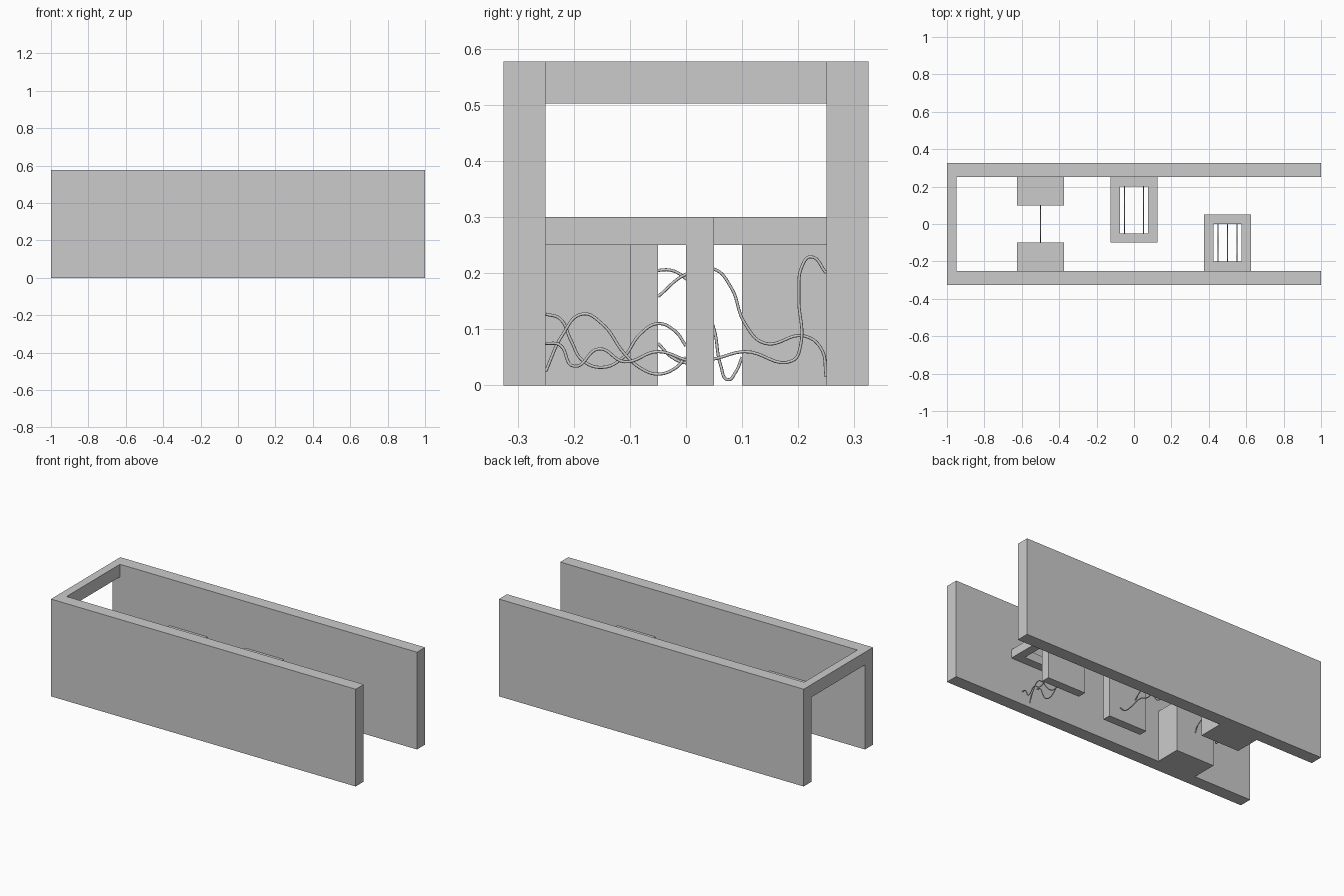
import bpy
import bmesh
from mathutils import Vector

if "Cube" in bpy.data.objects:
    bpy.data.objects.remove(bpy.data.objects["Cube"])

HEIGHT = 0.577     # channel wall height
INNER = 0.25       # half width of the channel
OUTER = 0.325
WIRE_RADIUS = 0.0027


def finish(name, bm):
    bmesh.ops.recalc_face_normals(bm, faces=bm.faces)
    mesh = bpy.data.meshes.new(name)
    bm.to_mesh(mesh)
    bm.free()
    obj = bpy.data.objects.new(name, mesh)
    bpy.context.collection.objects.link(obj)
    return obj


def box(name, x, y, z):
    bm = bmesh.new()
    bmesh.ops.create_cube(bm, size=1)
    for v in bm.verts:
        v.co = Vector([(r[0] + r[1]) / 2 + c * (r[1] - r[0])
                       for c, r in zip(v.co, (x, y, z))])
    return finish(name, bm)


def extrude(bm, faces, dz, keep):
    res = bmesh.ops.extrude_face_region(bm, geom=faces, use_keep_orig=keep)
    verts = [g for g in res["geom"] if isinstance(g, bmesh.types.BMVert)]
    bmesh.ops.translate(bm, verts=verts, vec=(0, 0, dz))


def bridge_frame(name, cx, wall, free):
    """Flat open ring fixed to a wall, with a panel leg under its free side."""
    s = 1 if free > wall else -1
    xs = [cx - 0.125, cx - 0.075, cx + 0.075, cx + 0.125]
    ys = [wall, wall + s * 0.05, free - s * 0.05, free]
    bm = bmesh.new()
    grid = [[bm.verts.new((x, y, 0.25)) for y in ys] for x in xs]
    leg = []
    for i in range(3):
        for j in range(3):
            if (i, j) == (1, 1):
                continue
            f = bm.faces.new((grid[i][j], grid[i + 1][j],
                              grid[i + 1][j + 1], grid[i][j + 1]))
            if j == 2:
                leg.append(f)
    extrude(bm, list(bm.faces), 0.05, True)
    extrude(bm, leg, -0.25, False)
    return finish(name, bm)


def wire(name, x, points):
    """Thin wavy wire lying in the plane of constant x."""
    cu = bpy.data.curves.new(name, 'CURVE')
    cu.dimensions = '3D'
    cu.bevel_depth = WIRE_RADIUS
    cu.bevel_resolution = 2
    cu.resolution_u = 8
    cu.use_fill_caps = True
    sp = cu.splines.new('BEZIER')
    sp.bezier_points.add(len(points) - 1)
    for p, (y, z) in zip(sp.bezier_points, points):
        p.co = (x, y, z)
        p.handle_left_type = p.handle_right_type = 'AUTO'
    obj = bpy.data.objects.new(name, cu)
    bpy.context.collection.objects.link(obj)


# Channel: two long walls and a beam across one end
box("front_wall", (-1, 1), (-OUTER, -INNER), (0, HEIGHT))
box("back_wall", (-1, 1), (INNER, OUTER), (0, HEIGHT))
box("end_beam", (-1, -0.95), (-INNER, INNER), (0.502, HEIGHT))

# Pair of solid blocks narrowing the channel
box("front_block", (-0.625, -0.375), (-INNER, -0.1), (0, 0.3))
box("back_block", (-0.625, -0.375), (0.1, INNER), (0, 0.3))

# Two open-topped frames, one on each wall
bridge_frame("back_frame", 0.0, INNER, -0.1)
bridge_frame("front_frame", 0.5, -INNER, 0.05)

# Wire between the blocks
wire("block_wire", -0.5, [(-0.1, 0.15), (-0.075, 0.19), (-0.035, 0.206), (0, 0.19),
                          (0.03, 0.15), (0.05, 0.1), (0.062, 0.035), (0.075, 0.01),
                          (0.088, 0.023), (0.1, 0.05)])

# Wires under the back frame
wire("back_frame_wire_1", -0.05, [(-0.05, 0.158), (0, 0.198), (0.05, 0.207), (0.08, 0.175),
                                  (0.105, 0.11), (0.14, 0.075), (0.21, 0.088),
                                  (0.24, 0.067), (0.25, 0.015)])
wire("back_frame_wire_2", 0.05, [(-0.05, 0.075), (-0.025, 0.05), (0, 0.04), (0.05, 0.047),
                                 (0.105, 0.06), (0.19, 0.044), (0.204, 0.07),
                                 (0.201, 0.16), (0.208, 0.215), (0.222, 0.229), (0.25, 0.2)])

# Wires under the front frame
wire("front_frame_wire_1", 0.45, [(-0.25, 0.127), (-0.225, 0.119), (-0.205, 0.08),
                                  (-0.185, 0.045), (-0.15, 0.032), (-0.115, 0.047),
                                  (-0.08, 0.093), (-0.05, 0.11), (-0.02, 0.097), (0, 0.07)])
wire("front_frame_wire_2", 0.5, [(-0.25, 0.025), (-0.22, 0.09), (-0.185, 0.127),
                                 (-0.15, 0.11), (-0.11, 0.057), (-0.08, 0.03),
                                 (-0.05, 0.02), (-0.02, 0.03), (0, 0.05)])
wire("front_frame_wire_3", 0.55, [(-0.25, 0.075), (-0.225, 0.072), (-0.2, 0.034),
                                  (-0.155, 0.065), (-0.11, 0.042), (-0.05, 0.06), (0, 0.045)])
